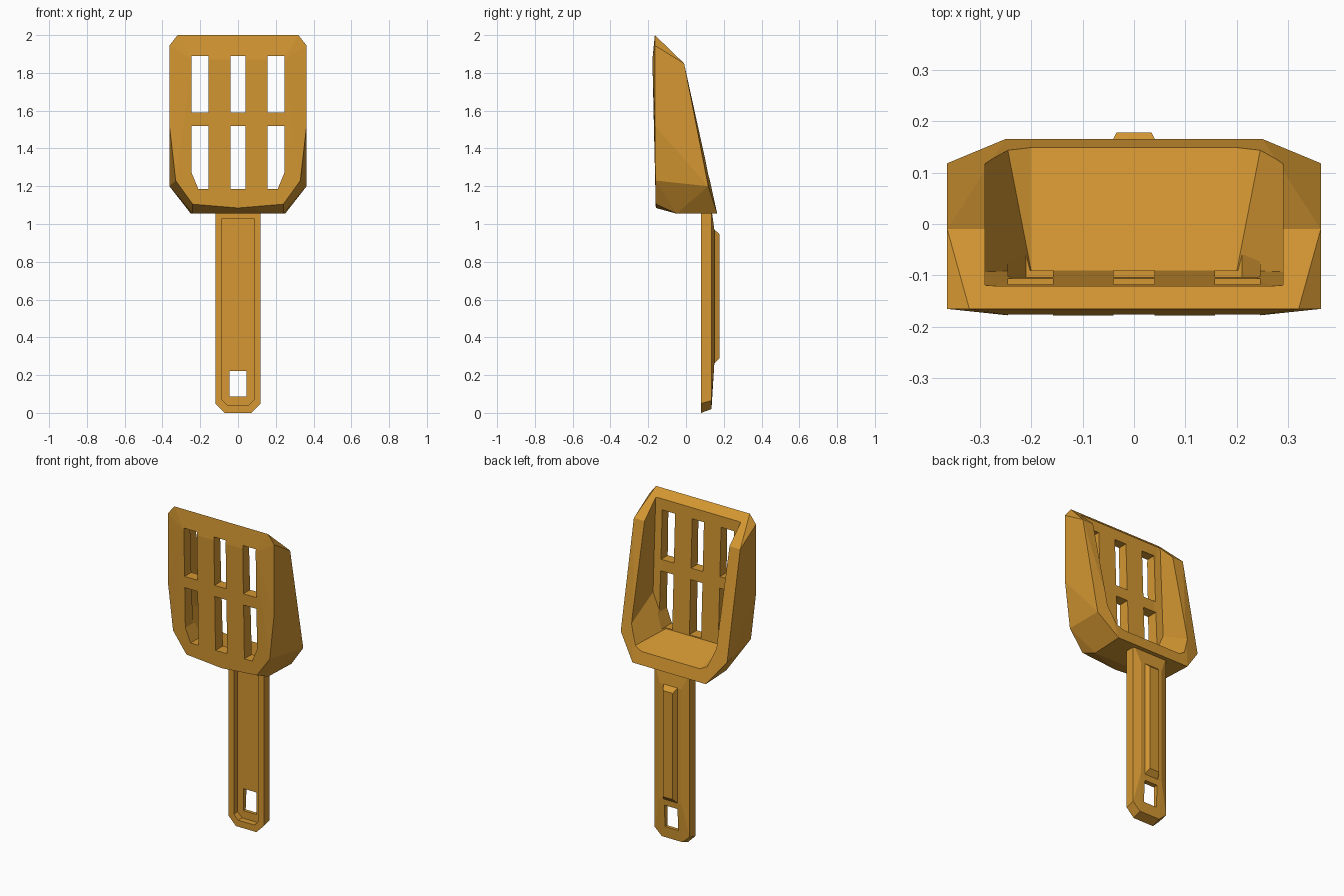
import bpy, bmesh

cube = bpy.data.objects.get("Cube")
if cube:
    bpy.data.objects.remove(cube, do_unlink=True)

amber = bpy.data.materials.new("amber_plastic")
amber.use_nodes = True
colour = (0.66, 0.31, 0.032, 1)
amber.diffuse_color = colour
amber.node_tree.nodes["Principled BSDF"].inputs["Base Color"].default_value = colour


def mirrored(points):
    """Add the x-mirrored copy of every point."""
    return points + [(-x, y, z) for x, y, z in points if x != 0]


def hull(name, points):
    """Flat-faced solid wrapped around a few corner points."""
    bm = bmesh.new()
    for p in points:
        bm.verts.new(p)
    bmesh.ops.convex_hull(bm, input=bm.verts)
    bmesh.ops.delete(bm, geom=[v for v in bm.verts if not v.link_faces], context='VERTS')
    bmesh.ops.dissolve_limit(bm, angle_limit=0.01, verts=bm.verts, edges=bm.edges)
    bmesh.ops.recalc_face_normals(bm, faces=bm.faces)
    mesh = bpy.data.meshes.new(name)
    bm.to_mesh(mesh)
    bm.free()
    mesh.materials.append(amber)
    obj = bpy.data.objects.new(name, mesh)
    bpy.context.collection.objects.link(obj)
    return obj


def prism(name, outline, y0, y1):
    return hull(name, [(x, y, z) for x, z in outline for y in (y0, y1)])


def cut(body, cutter):
    cutter.hide_render = True
    mod = body.modifiers.new("cut", 'BOOLEAN')
    mod.operation = 'DIFFERENCE'
    mod.solver = 'EXACT'
    mod.object = cutter
    bpy.context.view_layer.objects.active = body
    bpy.ops.object.modifier_apply(modifier=mod.name)
    bpy.data.objects.remove(cutter, do_unlink=True)


def along(a, b, t):
    return tuple(p + (q - p) * t for p, q in zip(a, b))


# Scoop: outer shell
scoop = hull("scoop", mirrored([
    (0.32, -0.165, 2.0), (0.363, -0.165, 1.945), (0.24, -0.178, 1.87),
    (0.363, -0.165, 1.52), (0.33, -0.162, 1.23), (0.24, -0.16, 1.105),
    (0, -0.16, 1.085), (0.24, -0.05, 1.055), (0.363, -0.01, 1.85),
    (0.363, 0.118, 1.2), (0.25, 0.165, 1.055)]))

# Scoop: cavity open to the back and the top
floor_in, floor_out = (0.2, -0.09, 1.18), (0.2, 0.148, 1.13)
side_in, side_out = (0.29, -0.093, 1.38), (0.29, 0.11, 1.27)
cut(scoop, hull("cavity_cutter", mirrored([
    floor_in, along(floor_in, floor_out, 2), side_in, along(side_in, side_out, 2.3),
    (0.29, -0.13, 2.2), (0.29, 0.4, 2.2)])))

# Scoop: two rows of three slots
for z0, z1 in ((1.185, 1.52), (1.59, 1.89)):
    cut(scoop, prism("slot_cutter", [(x, z) for x in (-0.04, 0.04) for z in (z0, z1)], -0.3, -0.05))
    for s in (-1, 1):
        outline = [(0.157, z0), (0.157, z1), (0.245, z1)]
        # lower outer corners follow the chamfered wall
        outline += [(0.21, z0), (0.245, z0 + 0.085)] if z0 < 1.5 else [(0.245, z0)]
        cut(scoop, prism("slot_cutter", [(s * x, z) for x, z in outline], -0.3, -0.05))

# Handle with a crowned back, recessed front and hanging hole
handle = hull("handle", mirrored([
    (0.07, 0.08, 0), (0.12, 0.08, 0.05), (0.07, 0.135, 0.02), (0.12, 0.135, 0.065),
    (0.12, 0.08, 1.08), (0.12, 0.135, 1.08),
    (0.075, 0.15, 0.26), (0.075, 0.15, 0.97)]))
cut(handle, prism("recess_cutter", [(s * x, z) for s in (-1, 1) for x, z in
                                    ((0.055, 0.04), (0.085, 0.07), (0.085, 1.03))], 0.0, 0.118))
cut(handle, prism("hole_cutter", [(x, z) for x in (-0.045, 0.045) for z in (0.087, 0.223)], 0, 0.3))

# Raised rib along the back of the handle
hull("handle_rib", mirrored([
    (0.052, 0.14, 0.25), (0.052, 0.14, 0.98),
    (0.034, 0.178, 0.29), (0.034, 0.178, 0.945)]))
